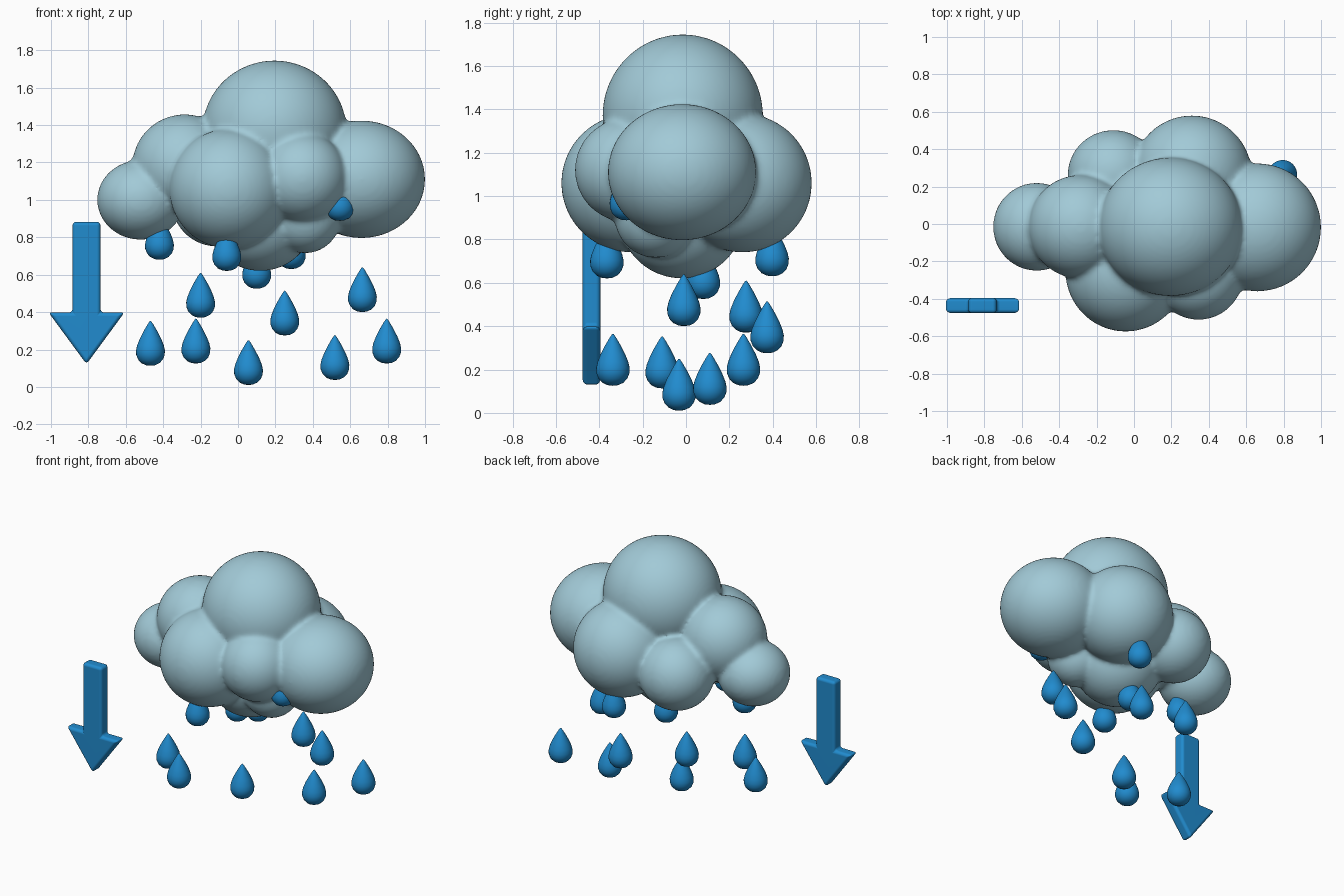
import bpy, bmesh, math
from mathutils import Matrix, Vector

cube = bpy.data.objects.get("Cube")
if cube:
    bpy.data.objects.remove(cube, do_unlink=True)


def make_material(name, rgb):
    mat = bpy.data.materials.new(name)
    mat.use_nodes = True
    mat.diffuse_color = (*rgb, 1)
    mat.node_tree.nodes["Principled BSDF"].inputs["Base Color"].default_value = (*rgb, 1)
    return mat


def make_object(name, bm, mat):
    mesh = bpy.data.meshes.new(name)
    bmesh.ops.recalc_face_normals(bm, faces=bm.faces)
    for face in bm.faces:
        face.smooth = True
    bm.to_mesh(mesh)
    bm.free()
    mesh.materials.append(mat)
    obj = bpy.data.objects.new(name, mesh)
    bpy.context.collection.objects.link(obj)
    return obj


pale_blue = make_material("pale_blue", (0.36, 0.59, 0.68))
rain_blue = make_material("rain_blue", (0.015, 0.26, 0.62))

# Cloud: overlapping puffs (centre, radii) fused into one soft skin
puffs = [
    ((0.195, -0.015, 1.37), (0.385, 0.37, 0.375)),   # crown
    ((0.66, -0.018, 1.11), (0.34, 0.342, 0.314)),    # left end
    ((-0.045, -0.25, 1.06), (0.322, 0.325, 0.32)),   # front
    ((0.31, 0.26, 1.06), (0.32, 0.32, 0.32)),        # back
    ((-0.11, 0.26, 0.99), (0.245, 0.242, 0.24)),     # small back
    ((-0.285, -0.015, 1.18), (0.28, 0.277, 0.277)),  # right shoulder
    ((-0.52, -0.015, 1.0), (0.233, 0.235, 0.213)),   # right end
    ((0.345, -0.27, 1.12), (0.24, 0.242, 0.24)),     # small front
    ((0.12, -0.02, 0.91), (0.29, 0.29, 0.29)),       # belly
    ((0.36, -0.14, 0.91), (0.19, 0.19, 0.195)),      # small belly
]
bm = bmesh.new()
for centre, radii in puffs:
    bmesh.ops.create_icosphere(
        bm, subdivisions=5, radius=1,
        matrix=Matrix.LocRotScale(Vector(centre), None, Vector(radii)))
cloud = make_object("cloud", bm, pale_blue)
remesh = cloud.modifiers.new("fuse", "REMESH")
remesh.mode = "VOXEL"
remesh.voxel_size = 0.015
remesh.use_smooth_shade = True
soften = cloud.modifiers.new("soften", "SMOOTH")
soften.factor = 0.5
soften.iterations = 8

# Raindrops: one teardrop profile spun round and shared by every drop
profile = [(0, 0), (0.025, 0.003), (0.048, 0.014), (0.066, 0.033), (0.076, 0.058),
           (0.077, 0.083), (0.071, 0.11), (0.057, 0.145), (0.036, 0.186),
           (0.015, 0.222), (0.004, 0.238), (0, 0.24)]
bm = bmesh.new()
ring = [bm.verts.new((r, 0, z)) for r, z in profile]
edges = [bm.edges.new(pair) for pair in zip(ring, ring[1:])]
bmesh.ops.spin(bm, geom=ring + edges, cent=(0, 0, 0), axis=(0, 0, 1),
               angle=math.tau, steps=32)
bmesh.ops.remove_doubles(bm, verts=bm.verts, dist=0.0005)
first_drop = make_object("raindrop", bm, rain_blue)

drop_bases = [
    (-0.2, 0.277, 0.37), (0.25, 0.374, 0.275), (0.665, -0.01, 0.4),
    (-0.468, -0.11, 0.113), (-0.225, -0.337, 0.125), (0.056, -0.032, 0.01),
    (0.518, 0.11, 0.037), (0.795, 0.265, 0.125), (-0.42, -0.055, 0.68),
    (-0.06, -0.365, 0.62), (0.1, 0.08, 0.525), (0.285, 0.397, 0.63),
    (0.545, -0.275, 0.888),
]
for i, base in enumerate(drop_bases):
    drop = first_drop
    if i:
        drop = first_drop.copy()
        drop.name = f"raindrop_{i + 1}"
        bpy.context.collection.objects.link(drop)
    drop.location = base

# Arrow: mirrored outline pushed to a slab with rounded edges
half = [(0.075, 0.882), (0.075, 0.398), (0.203, 0.398)]
outline = half + [(0, 0.122)] + [(-x, z) for x, z in reversed(half)]
bm = bmesh.new()
face = bm.faces.new([bm.verts.new((x - 0.81, -0.477, z)) for x, z in outline])
side = bmesh.ops.extrude_face_region(bm, geom=[face])["geom"]
bmesh.ops.translate(bm, vec=(0, 0.082, 0),
                    verts=[v for v in side if isinstance(v, bmesh.types.BMVert)])
arrow = make_object("down_arrow", bm, rain_blue)
bevel = arrow.modifiers.new("round_edges", "BEVEL")
bevel.width = 0.02
bevel.segments = 4
bevel.limit_method = "ANGLE"
weighted = arrow.modifiers.new("clean_shading", "WEIGHTED_NORMAL")
weighted.keep_sharp = True
